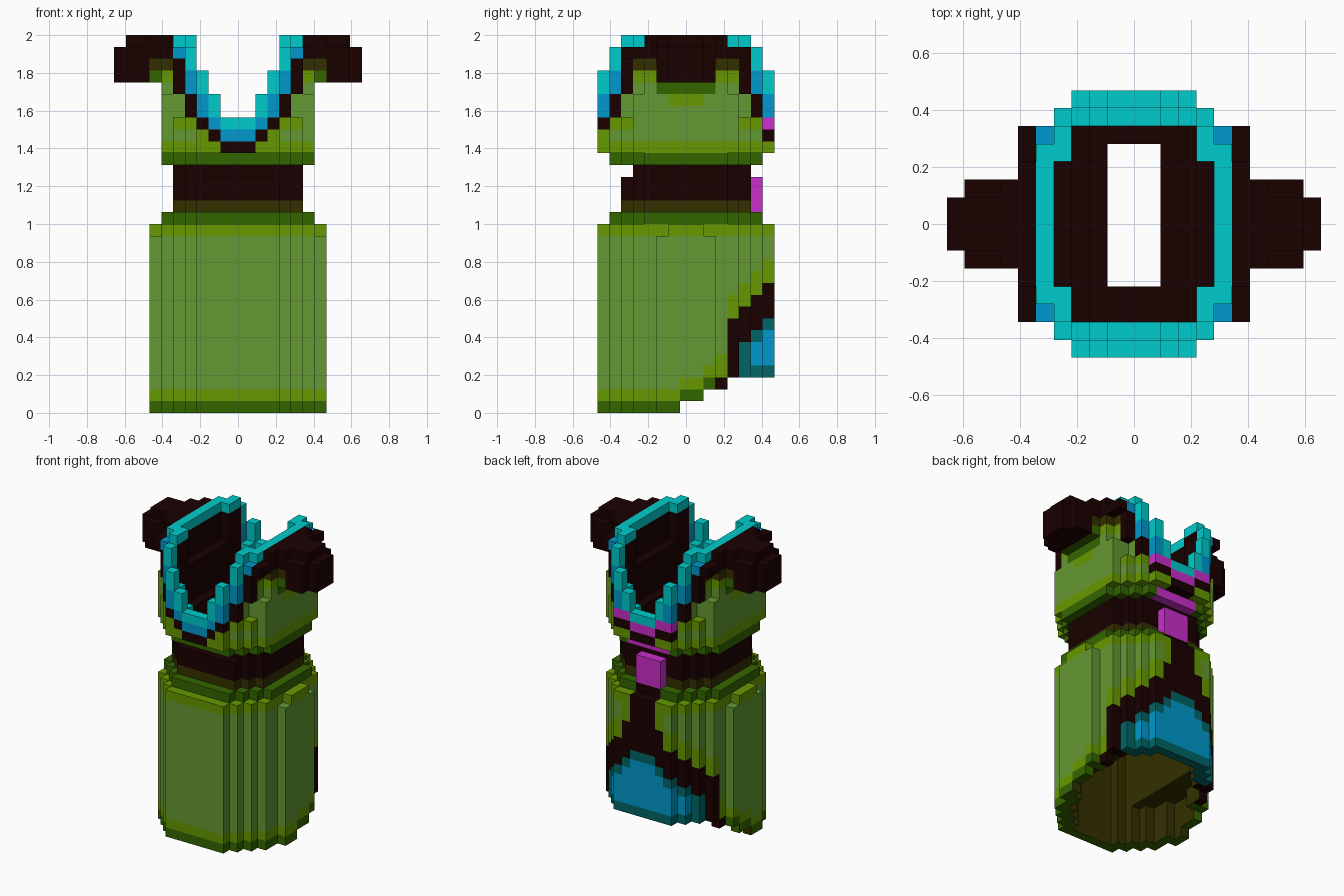
import bpy
import bmesh
from mathutils import Vector

cube = bpy.data.objects.get("Cube")
if cube:
    bpy.data.objects.remove(cube, do_unlink=True)

V = 2 / 32  # edge of one block

PALETTE = {
    "green": (100, 153, 50), "moss": (102, 153, 0), "dark_green": (52, 102, 0),
    "dark_olive": (51, 48, 0), "dark_brown": (26, 0, 0), "teal": (0, 204, 204),
    "blue": (0, 153, 204), "magenta": (203, 46, 204), "dark_teal": (0, 101, 102),
}
NAMES = list(PALETTE)
LETTER = {"T": "teal", "B": "blue", "N": "dark_brown", "M": "magenta"}


def linear(c):
    c /= 255
    return c / 12.92 if c <= 0.04045 else ((c + 0.055) / 1.055) ** 2.4


MATERIALS = []
for name, rgb in PALETTE.items():
    mat = bpy.data.materials.new(name)
    mat.use_nodes = True
    color = (*[linear(c) for c in rgb], 1)
    mat.diffuse_color = color
    bsdf = mat.node_tree.nodes["Principled BSDF"]
    bsdf.inputs["Base Color"].default_value = color
    bsdf.inputs["Roughness"].default_value = 0.9
    MATERIALS.append(mat)

# Half depth of each round plan, by block column out from the centre
SKIRT = [7, 7, 7, 7, 6, 5, 4, 2]
BODICE = [7, 7, 7, 7, 6, 5, 5]
RIM = [6, 6, 6, 6, 5, 4, 3]
BELT = [5, 5, 5, 5, 4, 3]


def inside(plan, i, j):
    return abs(i) < len(plan) and abs(j) <= plan[abs(i)]


def plan_cells(plan):
    n = len(plan)
    return [(i, j) for i in range(1 - n, n) for j in range(-7, 8) if inside(plan, i, j)]


def in_hole(i, j):
    return abs(i) <= 1 and -3 <= j <= 4


# Skirt: open shell with a rising hem and a coloured split at the back
def skirt_color(i, j, k, hem):
    t = j if j < 7 else 10 - abs(i)  # distance round to the back centre
    low = 3 if t == 4 else min(t + 1, 10)
    high = {3: 2, 4: 7, 8: 12, 9: 15, 10: 15}.get(t, t + 3)
    if t >= 5 and k < low:
        return "dark_teal" if t == 5 or k == 3 or k == low - 1 else "blue"
    if t >= 3 and k <= high:
        return "dark_brown"
    if t < 3 and k == hem:
        return "dark_green"
    if k == 15 or (t < 3 and k == hem + 1) or (t >= 3 and k <= high + 2):
        return "moss"
    return "green"


skirt = {}
for i, j in plan_cells(SKIRT):
    shell = not all(inside(SKIRT, i + a, j + b) for a in (-1, 0, 1) for b in (-1, 0, 1))
    hem = 0 if j < 0 else 1 if j < 2 else 2 if j < 4 else 3
    top = 14 if abs(i) == 7 and abs(j) == 2 else 15
    if shell:
        for k in range(hem, top + 1):
            skirt[i, j, k] = skirt_color(i, j, k, hem)
    elif not in_hole(i, j):
        # Padding narrows the inside above the hem
        for k in range(4 if abs(i) >= 4 else 15, 16):
            skirt[i, j, k] = "moss" if k == 15 else "dark_olive"

# Waist: two green rims with a belt between them
waist = {}
for k in range(16, 22):
    for i, j in plan_cells(RIM if k in (16, 21) else BELT):
        if in_hole(i, j) or (k == 20 and j == -5):
            continue
        c = {16: "dark_green", 17: "dark_olive", 21: "dark_green"}.get(k, "dark_brown")
        if k == 16 and j == 6 and abs(i) <= 1:
            c = "dark_brown"
        if k == 21 and j == 6 and abs(i) <= 2:
            c = "magenta"
        waist[i, j, k] = c

# Buckle at the back of the belt
buckle = {(i, 6, k): "magenta" for i in (-1, 0, 1) for k in (17, 18, 19)}

# Bodice: neckline bands run downward from the top of each column
NECK_TOP = [24, 24, 26, 28, 30, 30]
INNER_DROP = [1, 1, 2, 2, 0, 0]
FRONT_BANDS = ["TBN", "TBN", "TTBN", "TTBBN", "TTBBNN", "BNNN"]
BACK_BANDS = ["TMN", "TMN", "TTMN", "TTBBMN", "TTBBNN", "BNNN"]


def side_color(j, k):
    if k >= 30 or (k >= 28 and j <= 2):
        return "dark_brown"
    if k == 29:
        return "dark_olive"
    if k == 27 and j <= 2:
        return "dark_green"
    if (k == 26 and j <= 1) or (k == 28 and j >= 3) or k == 22:
        return "moss"
    return "green"


# The outermost column narrows under the arm and flares at the shoulder
def side_reach(k):
    if k <= 26:
        return 4
    return 5 if k == 30 else 3


bodice = {}
for i, j in plan_cells(BODICE):
    a, b = abs(i), abs(j)
    if b <= 5 and (a <= 3 or (a == 4 and b <= 3)):
        # Lining steps down toward the middle
        for k in range(22, {4: 28, 3: 24}.get(a, 22)):
            bodice[i, j, k] = "dark_brown"
        continue
    if a == 6:
        for k in range(22, 32):
            if b <= side_reach(k):
                bodice[i, j, k] = side_color(b, k)
        continue
    corner = a == 5 and b == 5
    top, bands = 31, "T"
    if b >= 6 or corner:
        top = NECK_TOP[a]
        bands = (FRONT_BANDS if j < 0 else BACK_BANDS)[a]
        if b == 6 and a <= 3:
            top -= INNER_DROP[a]
            bands = "TT"
    for k in range(22, top + 1):
        d = top - k
        if corner and k in (25, 26):
            continue
        if d < len(bands):
            bodice[i, j, k] = LETTER[bands[d]]
        elif a == 5 and b == 4:
            bodice[i, j, k] = side_color(b, k)
        else:
            below = k == 22 or (b >= 6 and d == len(bands)) or (corner and k == 24)
            bodice[i, j, k] = "moss" if below else "green"


# Sleeves: stubby caps with a narrower top and outer end
def sleeve(side):
    cells = {}
    for a in range(7, 11):
        for k in range(28, 31 if a == 10 else 32):
            reach = 1 if a == 10 or (k == 31 and a > 7) else 2
            for j in range(-reach, reach + 1):
                c = "dark_brown"
                if a == 7 and k < 30:
                    c = "dark_olive" if k == 29 else "dark_green"
                cells[side * a, j, k] = c
    return cells


# Lining colours for the faces turned toward the middle
def skirt_lining(cell, n, c):
    i, j, k = cell
    inward = n[0] * i + n[1] * j < 0
    lid = n[2] < 0 and k == 15
    return "dark_olive" if inward or lid else c


def waist_lining(cell, n, c):
    return "dark_brown" if n[2] > 0 and cell[2] == 21 else c


def bodice_lining(cell, n, c):
    inward = n[0] * cell[0] + n[1] * cell[1] < 0
    return "dark_brown" if inward and c not in ("teal", "blue") else c


def plain(cell, n, c):
    return c


PARTS = {
    "skirt": (skirt, skirt_lining), "waist": (waist, waist_lining),
    "buckle": (buckle, plain), "bodice": (bodice, bodice_lining),
    "left_sleeve": (sleeve(1), plain), "right_sleeve": (sleeve(-1), plain),
}
FILLED = set().union(*[cells for cells, _ in PARTS.values()])


# Only faces open to the air are built
def build(name, cells, recolor):
    bm = bmesh.new()
    for cell, c in cells.items():
        centre = Vector((cell[0], cell[1], cell[2] + 0.5)) * V
        for axis in range(3):
            for s in (-1, 1):
                n = [0, 0, 0]
                n[axis] = s
                if tuple(p + q for p, q in zip(cell, n)) in FILLED:
                    continue
                u, w = Vector((0, 0, 0)), Vector((0, 0, 0))
                u[(axis + 1) % 3] = V / 2
                w[(axis + 2) % 3] = V / 2 * s
                mid = centre + Vector(n) * V / 2
                corners = (mid - u - w, mid + u - w, mid + u + w, mid - u + w)
                face = bm.faces.new([bm.verts.new(p) for p in corners])
                face.material_index = NAMES.index(recolor(cell, n, c))
    bmesh.ops.remove_doubles(bm, verts=bm.verts[:], dist=V / 100)
    mesh = bpy.data.meshes.new(name)
    bm.to_mesh(mesh)
    bm.free()
    for mat in MATERIALS:
        mesh.materials.append(mat)
    bpy.context.collection.objects.link(bpy.data.objects.new(name, mesh))


for part, (cells, recolor) in PARTS.items():
    build(part, cells, recolor)
